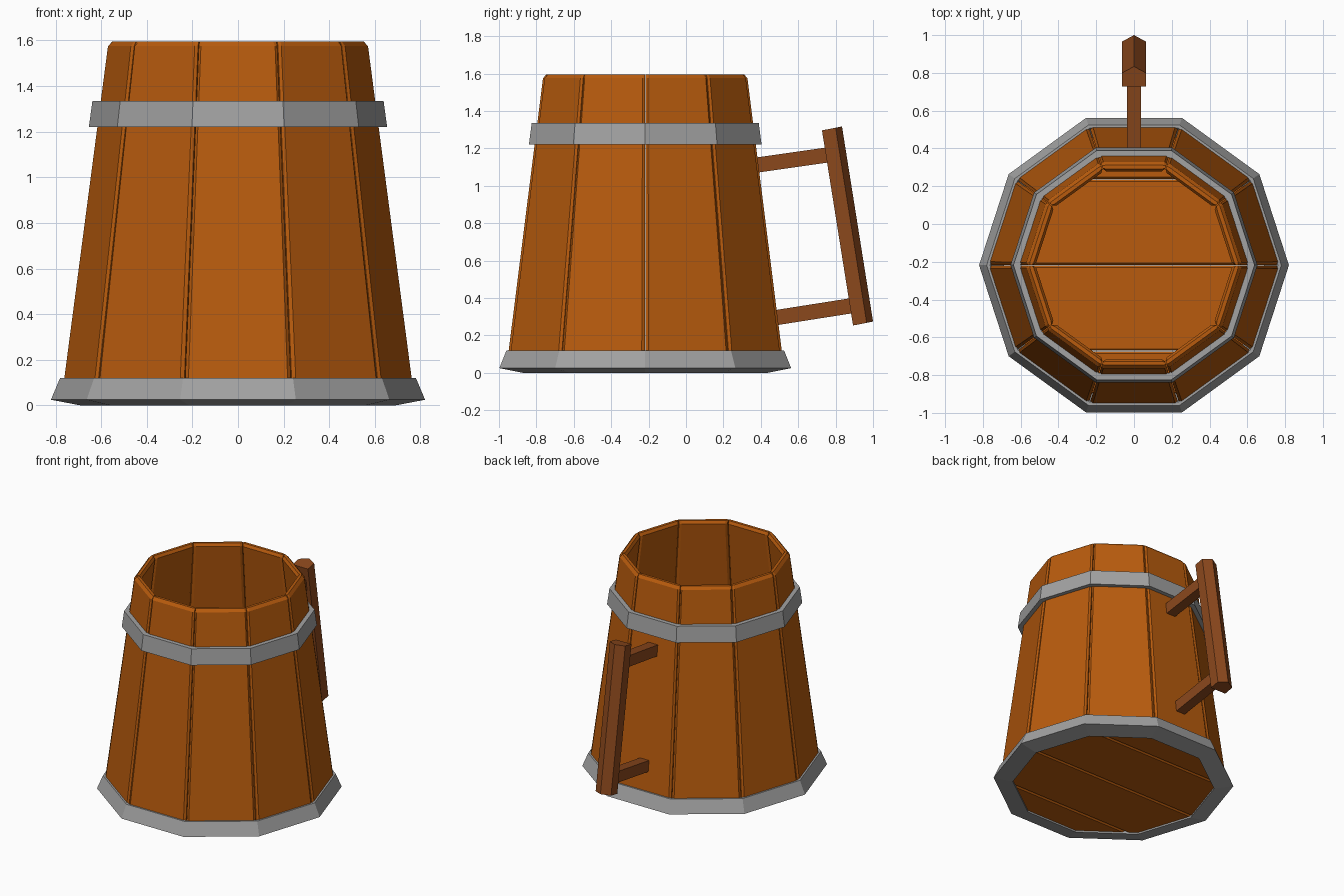
import bpy, bmesh, math
from mathutils import Vector, Matrix

if "Cube" in bpy.data.objects:
    bpy.data.objects.remove(bpy.data.objects["Cube"])

CY = -0.218                 # barrel axis in y
N = 10
T = math.tan(math.pi / N)


def material(name, col):
    m = bpy.data.materials.new(name)
    m.diffuse_color = (*col, 1)
    m.use_nodes = True
    m.node_tree.nodes["Principled BSDF"].inputs["Base Color"].default_value = m.diffuse_color
    return m


WOOD = material("barrel_wood", (0.48, 0.105, 0.004))
DARK = material("handle_wood", (0.26, 0.065, 0.012))
IRON = material("iron", (0.36, 0.36, 0.36))


def finish(bm, name, mat):
    bmesh.ops.recalc_face_normals(bm, faces=bm.faces)
    me = bpy.data.meshes.new(name)
    bm.to_mesh(me)
    bm.free()
    me.materials.append(mat)
    ob = bpy.data.objects.new(name, me)
    bpy.context.collection.objects.link(ob)
    return ob


def loft(bm, loops, closed=False):
    """Skin a list of point loops; cap the ends or close the ring."""
    rows = [[bm.verts.new(p) for p in l] for l in loops]
    n = len(rows[0])
    pairs = list(zip(rows, rows[1:])) + ([(rows[-1], rows[0])] if closed else [])
    for a, b in pairs:
        for i in range(n):
            j = (i + 1) % n
            bm.faces.new((a[i], a[j], b[j], b[i]))
    if not closed:
        bm.faces.new(rows[0])
        bm.faces.new(rows[-1])


def decagon(apothem, z):
    r = apothem / math.cos(math.pi / N)
    return [Vector((r * math.cos(2 * math.pi * i / N),
                    CY + r * math.sin(2 * math.pi * i / N), z)) for i in range(N)]


# Staves: tapered planks with chamfered edges
def stave_section(a, z, inset=0.0, b=0.02, c=0.012, th=0.05):
    o, i = a - inset, a - th + inset
    half = [(o, o * T - b), (o - c, (o - c) * T - 0.002),
            (i + c, (i + c) * T - 0.002), (i, i * T - b)]
    pts = half + [(r, -t) for r, t in reversed(half)]
    return [Vector((r, t, z)) for r, t in pts]


def apothem_at(z):
    return 0.745 - 0.126 * z


for k in range(N):
    bm = bmesh.new()
    loft(bm, [stave_section(apothem_at(0.03), 0.03),
              stave_section(apothem_at(1.575), 1.575, b=0.015),
              stave_section(apothem_at(1.595), 1.595, inset=0.015, b=0.018, c=0.004)])
    rot = Matrix.Rotation(2 * math.pi * (k + 0.5) / N, 4, 'Z')
    bmesh.ops.transform(bm, matrix=Matrix.Translation((0, CY, 0)) @ rot, verts=bm.verts)
    finish(bm, f"stave_{k + 1}", WOOD)

# Iron hoops: (apothem, z) profiles swept round the decagon
hoops = {
    "bottom_hoop": [(0.655, 0), (0.78, 0.025), (0.742, 0.12), (0.725, 0.12), (0.655, 0.03)],
    "upper_hoop": [(0.585, 1.22), (0.622, 1.22), (0.607, 1.335), (0.571, 1.335)],
}
for name, prof in hoops.items():
    bm = bmesh.new()
    loft(bm, [decagon(a, z) for a, z in prof], closed=True)
    finish(bm, name, IRON)

# Floor planks: decagonal slab cut into four bevelled boards
W = 0.455
for k in range(4):
    bm = bmesh.new()
    loft(bm, [decagon(0.685, 0.012), decagon(0.685, 0.06)])
    lo = CY + (k - 2) * W + 0.002
    for y, s in ((lo, -1), (lo + W - 0.004, 1)):
        geom = bm.verts[:] + bm.edges[:] + bm.faces[:]
        bmesh.ops.bisect_plane(bm, geom=geom, plane_co=(0, y, 0),
                               plane_no=(0, s, 0), clear_outer=True)
        rim = [e for e in bm.edges if e.is_boundary]
        if rim:
            bmesh.ops.holes_fill(bm, edges=rim)
    bmesh.ops.recalc_face_normals(bm, faces=bm.faces)
    seams = [e for e in bm.edges if abs(e.verts[0].co.z - e.verts[1].co.z) < 1e-4
             and abs(e.verts[0].co.y - e.verts[1].co.y) < 1e-4]
    bmesh.ops.bevel(bm, geom=seams, offset=0.01, segments=1, affect='EDGES')
    finish(bm, f"floor_plank_{k + 1}", WOOD)

# Handle grip: five-sided bar with an outer ridge, leaning with the barrel
section = [(-0.063, 0, 0), (0.063, 0, 0), (0.063, 0.073, 0.014),
           (0, 0.107, 0.021), (-0.063, 0.073, 0.014)]
bm = bmesh.new()
loft(bm, [[Vector((x, y + oy, z + oz)) for x, y, z in section]
          for oy, oz in ((0.893, 0.253), (0.727, 1.296))])
finish(bm, "handle_grip", DARK)

# Handle struts joining grip and staves
for name, (y0, z0), (y1, z1) in (("upper_strut", (0.36, 1.108), (0.78, 1.168)),
                                 ("lower_strut", (0.475, 0.294), (0.92, 0.364))):
    bm = bmesh.new()
    loft(bm, [[Vector((x, y, z + dz)) for x, dz in
               ((-0.037, -0.041), (0.037, -0.041), (0.037, 0.041), (-0.037, 0.041))]
              for y, z in ((y0, z0), (y1, z1))])
    finish(bm, name, DARK)
